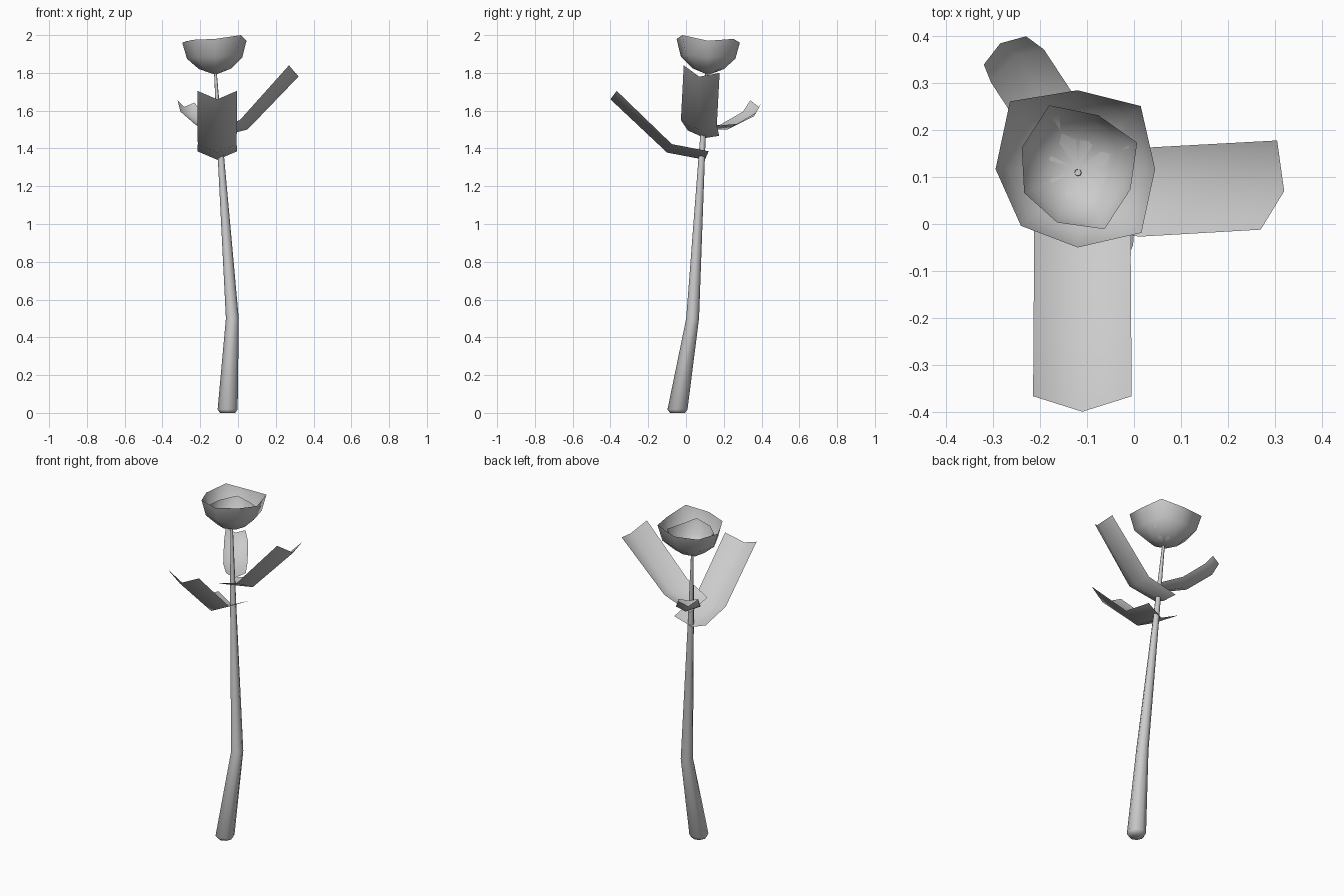
import bpy
import math
from mathutils import Vector

cube = bpy.data.objects.get("Cube")
if cube:
    bpy.data.objects.remove(cube, do_unlink=True)

# One plain grey for the whole plant
GREY = (0.6, 0.6, 0.6, 1.0)
grey = bpy.data.materials.new("plain grey")
grey.use_nodes = True
grey.diffuse_color = GREY
grey.node_tree.nodes["Principled BSDF"].inputs["Base Color"].default_value = GREY


def loft(name, rows, closed=False, tip=None, cap=False):
    """Skin equal rows of points; optionally close each row, end in a tip or cap the first row."""
    n = len(rows[0])
    verts = [tuple(p) for row in rows for p in row]
    faces = []
    for r in range(len(rows) - 1):
        for i in range(n if closed else n - 1):
            a, b = r * n + i, r * n + (i + 1) % n
            faces.append((a, b, b + n, a + n))
    if tip is not None:
        last = (len(rows) - 1) * n
        verts.append(tuple(tip))
        faces += [(last + i, last + (i + 1) % n, len(verts) - 1) for i in range(n)]
    if cap:
        faces.append(tuple(reversed(range(n))))
    mesh = bpy.data.meshes.new(name)
    mesh.from_pydata(verts, [], faces)
    mesh.materials.append(grey)
    mesh.shade_smooth()
    obj = bpy.data.objects.new(name, mesh)
    bpy.context.collection.objects.link(obj)
    return obj


def ring(centre, radius, sides=8):
    return [Vector(centre) + radius * Vector((math.cos(t), math.sin(t), 0))
            for t in (math.tau * i / sides for i in range(sides))]


# Stem: tapering and bent, with a small bevel at the foot
stem_path = [((-0.055, -0.045, 0.0), 0.04), ((-0.055, -0.045, 0.018), 0.053),
             ((-0.03, 0.035, 0.5), 0.034), ((-0.09, 0.083, 1.35), 0.017),
             ((-0.12, 0.11, 1.81), 0.007)]
loft("stem", [ring(c, r) for c, r in stem_path], closed=True, cap=True)

# Flower: two nested open cups with an uneven eight-sided rim
BASE = Vector((-0.12, 0.117, 1.79))
RIM_RADII = [0.165, 0.19, 0.168, 0.204, 0.175, 0.171, 0.167, 0.192]
RIM_HEIGHTS = [0.18, 0.19, 0.17, 0.18, 0.17, 0.185, 0.19, 0.21]
CUP_PROFILE = [(1.0, 1.0), (0.86, 0.5), (0.5, 0.18)]


def cup(name, scale, turn):
    rows = []
    for wide, high in CUP_PROFILE:
        row = []
        for i, (r, h) in enumerate(zip(RIM_RADII, RIM_HEIGHTS)):
            t = turn + math.tau * i / 8
            row.append(BASE + scale * Vector((wide * r * math.cos(t),
                                              wide * r * math.sin(t), high * h)))
        rows.append(list(reversed(row)))
    loft(name, rows, closed=True, tip=BASE)


cup("outer_petals", 1.0, 0.0)
cup("inner_petals", 0.73, math.radians(-21))

# Leaves: folded strips, each row given as edge, keel, edge
front_rows = [[(-0.11 + s * w, y + dy * abs(s), z + 0.045 * abs(s)) for s in (-1, 0, 1)]
              for y, z, w, dy in ((0.1, 1.34, 0.105, 0.02),
                                  (-0.1, 1.378, 0.103, 0.025),
                                  (-0.4, 1.66, 0.105, 0.033))]
loft("front_leaf", [list(reversed(row)) for row in front_rows])

loft("left_leaf", [
    [(-0.15, 0.01, 1.495), (-0.13, 0.1, 1.455), (-0.15, 0.176, 1.467)],
    [(0.01, -0.027, 1.55), (0.05, 0.07, 1.5), (0.03, 0.163, 1.52)],
    [(0.27, -0.012, 1.84), (0.32, 0.07, 1.78), (0.305, 0.178, 1.8)]])

loft("back_leaf", [
    [(-0.15, 0.1, 1.52), (-0.1, 0.11, 1.5), (-0.06, 0.16, 1.52)],
    [(-0.225, 0.18, 1.525), (-0.17, 0.22, 1.5), (-0.125, 0.27, 1.53)],
    [(-0.305, 0.302, 1.595), (-0.25, 0.36, 1.57), (-0.192, 0.372, 1.59)],
    [(-0.32, 0.34, 1.655), (-0.285, 0.385, 1.62), (-0.23, 0.4, 1.643)]])
